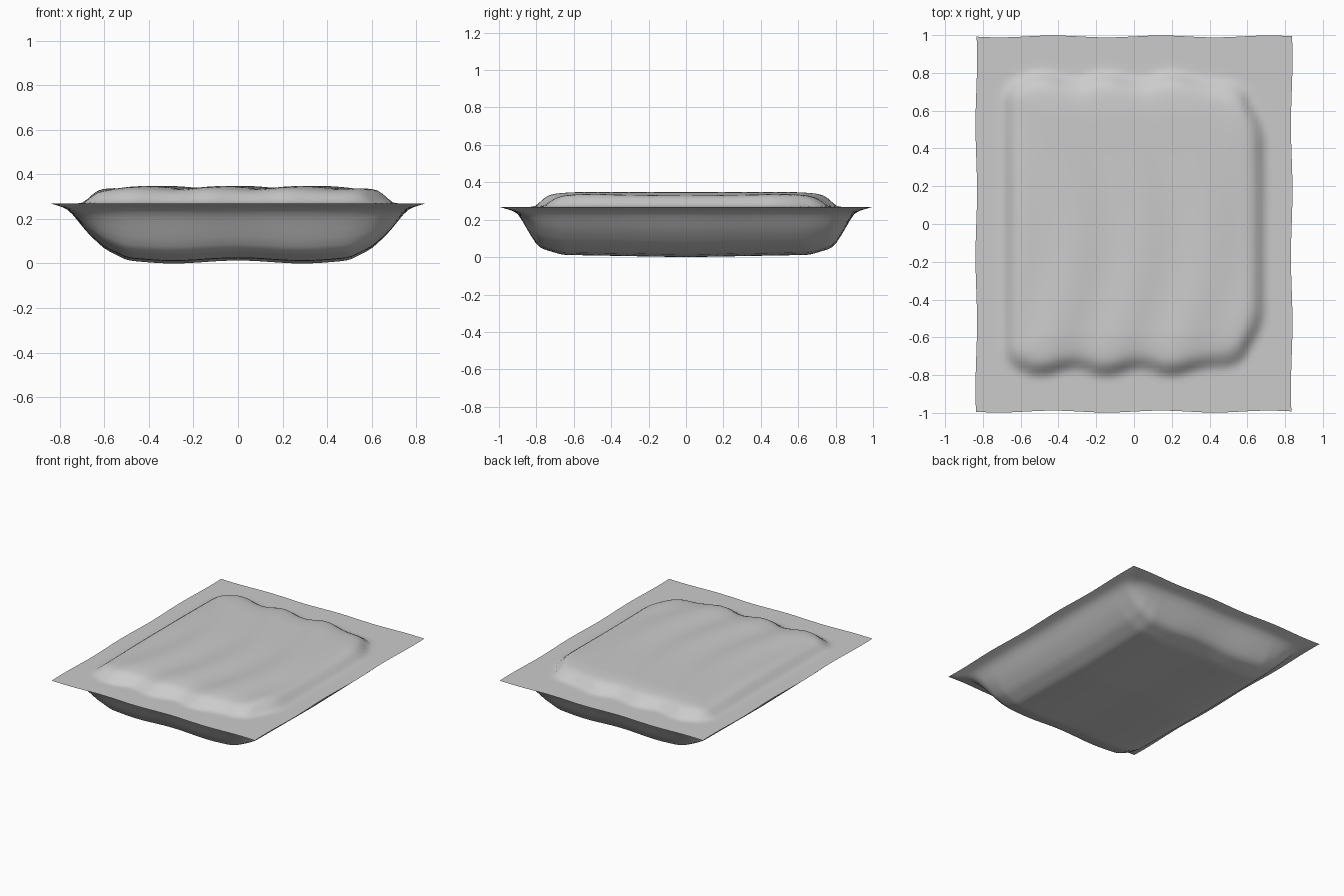
import bpy, bmesh, math

if "Cube" in bpy.data.objects:
    bpy.data.objects.remove(bpy.data.objects["Cube"])

HX, HY, SEAM = 0.835, 0.993, 0.272
NX, NY = 72, 84


def interp(t, pts):
    # piecewise-linear profile lookup
    for (a, va), (b, vb) in zip(pts, pts[1:]):
        if t <= b:
            return va + (vb - va) * max(0, t - a) / (b - a)
    return pts[-1][1]


BODY_X = [(0, 1), (0.5, 0.98), (0.6, 0.77), (0.68, 0.43), (0.755, 0), (1, 0)]
BODY_Y = [(0, 1), (0.66, 0.95), (0.79, 0.79), (0.84, 0.45), (0.9, 0), (1, 0)]
SWELL = [(0, 0), (0.03, 0.035), (0.065, 0.06), (0.12, 0.07), (0.2, 0.075), (1, 0.075)]


def ridge(x, y):
    # -1 in the creases, +1 on the ridges; creases bow to the right mid-length
    v = x - 0.17 * math.cos(y * math.pi / 1.44)
    return -math.cos(2 * math.pi * (v + 0.3) / 0.345)


def top_z(x, y):
    # shallow swelling inside a rounded outline, scalloped at the two ends
    r = 0.36 if x > 0 else 0.14
    hx, hy = 0.69, 0.785
    qx, qy = abs(x) - hx + r, abs(y) - hy + r
    d = math.hypot(max(qx, 0), max(qy, 0)) + min(max(qx, qy), 0) - r
    k = ridge(x, y)
    if abs(x) < 0.6:
        d -= 0.018 * k * min(1, max(0, abs(y) - 0.5) / 0.2)
    h = interp(max(0, -d), SWELL)
    return SEAM + h * (1 + 0.07 * (k - 0.3))


def bottom_z(x, y):
    # tapered flange plus deep body
    f = min(1, (HX - abs(x)) / 0.085, (HY - abs(y)) / 0.09)
    b = interp(abs(x), BODY_X) * interp(abs(y), BODY_Y)
    wave = 0.008 * math.cos(2 * math.pi * (x + 0.3) / 0.6) * b
    return SEAM - 0.028 * f - 0.236 * b - wave


bm = bmesh.new()


def sheet(zf, border=None):
    g = {}
    for i in range(NX + 1):
        for j in range(NY + 1):
            x, y = HX * (2 * i / NX - 1), HY * (2 * j / NY - 1)
            edge = i in (0, NX) or j in (0, NY)
            if edge and border:
                g[i, j] = border[i, j]
                continue
            wx = 0.004 * math.sin(9 * y) * abs(x / HX) ** 8
            wy = 0.005 * math.sin(11 * x) * abs(y / HY) ** 8
            g[i, j] = bm.verts.new((x + wx, y + wy, SEAM if edge else zf(x, y)))
    for i in range(NX):
        for j in range(NY):
            q = [g[i, j], g[i + 1, j], g[i + 1, j + 1], g[i, j + 1]]
            bm.faces.new(q[::-1] if border else q)
    # soften the profile corners, keeping the seam fixed
    inner = [v for (i, j), v in g.items() if 2 < i < NX - 2 and 2 < j < NY - 2]
    for _ in range(2):
        bmesh.ops.smooth_vert(bm, verts=inner, factor=0.5,
                              use_axis_x=False, use_axis_y=False, use_axis_z=True)
    return g


# Upper and lower skins joined at the seam
upper = sheet(top_z)
sheet(bottom_z, upper)

# Rest the packet on the floor
low = min(v.co.z for v in bm.verts)
for v in bm.verts:
    v.co.z -= low

mesh = bpy.data.meshes.new("packet")
bm.to_mesh(mesh)
bm.free()
packet = bpy.data.objects.new("sealed_packet", mesh)
bpy.context.collection.objects.link(packet)
bpy.context.view_layer.objects.active = packet
packet.select_set(True)
bpy.ops.object.shade_smooth_by_angle(angle=math.radians(60))
